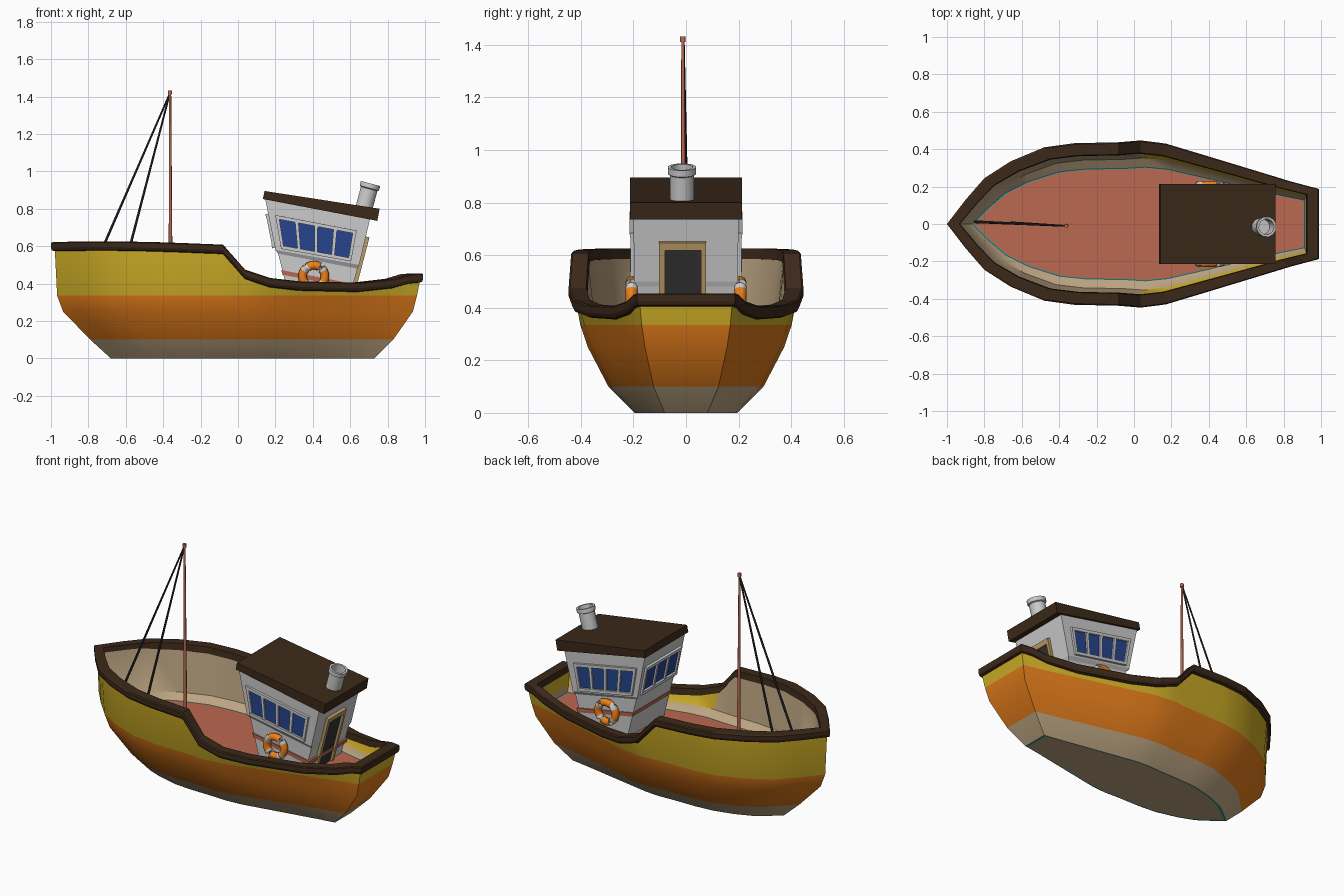
import bpy, bmesh
from math import sin, cos, pi, radians
from mathutils import Vector

if "Cube" in bpy.data.objects:
    bpy.data.objects.remove(bpy.data.objects["Cube"])

COLORS = dict(tan=(.50, .37, .22), orange=(.72, .19, .01), yellow=(.62, .42, .02),
              brown=(.045, .022, .01), salmon=(.50, .14, .08), teal=(.03, .35, .40),
              blue=(.02, .06, .27), dark=(.03, .03, .03), white=(.8, .8, .8),
              frame=(.5, .33, .14), grey=(.55, .55, .55), ring=(.85, .22, .01))
MATS = {}
for n, c in COLORS.items():
    MATS[n] = bpy.data.materials.new(n)
    MATS[n].diffuse_color = (*c, 1)


def loft(name, rings, colors, cap0=None, cap1=None, loop=False, flip=False, smooth=None):
    """Skin closed rings; colors[i] names the material of band i (or is a function of x)."""
    bm = bmesh.new()
    me = bpy.data.meshes.new(name)
    used = []

    def slot(c):
        if c not in used:
            used.append(c)
            me.materials.append(MATS[c])
        return used.index(c)

    vs = [[bm.verts.new(p) for p in r] for r in rings]
    n = len(vs[0])
    for i in range(len(vs) if loop else len(vs) - 1):
        a, b = vs[i], vs[(i + 1) % len(vs)]
        for j in range(n):
            k = (j + 1) % n
            f = bm.faces.new((a[j], a[k], b[k], b[j]))
            c = colors[i % len(colors)]
            f.material_index = slot(c(f.calc_center_median().x) if callable(c) else c)
    for r, c in ((vs[0], cap0), (vs[-1], cap1)):
        if c:
            bm.faces.new(r).material_index = slot(c)
    bmesh.ops.recalc_face_normals(bm, faces=bm.faces)
    if flip:
        bmesh.ops.reverse_faces(bm, faces=bm.faces)
    bm.to_mesh(me)
    bm.free()
    if smooth:
        me.polygons.foreach_set("use_smooth", [True] * len(me.polygons))
        me.set_sharp_from_angle(angle=radians(smooth))
    ob = bpy.data.objects.new(name, me)
    bpy.context.collection.objects.link(ob)
    return ob


def circle(c, axis, r, n):
    axis = Vector(axis).normalized()
    u = axis.orthogonal().normalized()
    w = axis.cross(u)
    return [Vector(c) + r * (cos(2 * pi * i / n) * u + sin(2 * pi * i / n) * w) for i in range(n)]


def rod(name, p, q, r1, r2, color, n=8):
    d = Vector(q) - Vector(p)
    loft(name, [circle(p, d, r1, n), circle(q, d, r2, n)], [color], color, color, smooth=50)


def panel(name, face, u0, u1, v0, v1, lift, color):
    """Thin slab lying on a quad face (a, b, c, d), placed by its u, v fractions."""
    a, b, c, d = map(Vector, face)
    nrm = (b - a).cross(d - a).normalized()
    pts = [a.lerp(b, u).lerp(d.lerp(c, u), v) for u, v in ((u0, v0), (u1, v0), (u1, v1), (u0, v1))]
    loft(name, [[p - nrm * .005 for p in pts], [p + nrm * lift for p in pts]], [color], color, color)


# Sheer line: x, half width, height of rail top
SHEER = [(-1, 0, .622), (-.9, .13, .624), (-.8, .245, .625), (-.66, .335, .625), (-.48, .41, .622),
         (-.32, .432, .617), (-.085, .437, .608), (.035, .447, .475), (.17, .43, .43), (.33, .382, .412),
         (.65, .285, .405), (.84, .227, .425), (.93, .203, .45), (.99, .187, .455)]


def outline(x0, x1, w, z=None, drop=0):
    half = [(x0 + (x + 1) / 1.99 * (x1 - x0), y * w, h - drop if z is None else z) for x, y, h in SHEER]
    return half + [(x, -y, h) for x, y, h in half[:0:-1]]


# Hull outside
loft("hull", [outline(-.66, .715, .42, 0), outline(-.68, .73, .435, 0), outline(-.79, .83, .66, .1),
              outline(-.935, .935, .835, .25), outline(-.967, .957, .9, .335),
              outline(-.98, .975, .945, drop=.03)],
     ["teal", "tan", "orange", "orange", "yellow"], cap0="tan", smooth=35)

# Bulwark inside and deck
side = lambda x: "yellow" if x > 0 else "tan"
loft("deck_and_bulwark", [outline(-.93, .925, .85, drop=.03), outline(-.89, .918, .79, .335),
                          outline(-.865, .912, .68, .3), outline(-.855, .905, .668, .3)],
     [side, "tan", "teal"], cap1="salmon", flip=True, smooth=35)

# Rail around the top
loft("rail", [outline(-.975, .97, .94, drop=.05), outline(-.995, .985, .98, drop=.045),
              outline(-1, .99, 1, drop=.03), outline(-1, .99, 1, drop=.005),
              outline(-.99, .985, .985), outline(-.935, .925, .85),
              outline(-.93, .92, .84, drop=.04)], ["brown"], loop=True)


# Wheelhouse
def box_ring(xf, zf, xa, za, w):
    return [(xf, -w, zf), (xa, -w, za), (xa, w, za), (xf, w, zf)]


low = box_ring(.28, .3, .59, .3, .183)
sill = box_ring(.2, .58, .648, .5, .197)
top = box_ring(.143, .865, .708, .755, .2)
loft("wheelhouse", [low, box_ring(.215, .56, .639, .48, .185), sill, top], ["grey"], "grey", "grey")
loft("wheelhouse_stripe", [box_ring(.239, .447, .622, .372, .19), box_ring(.232, .472, .628, .397, .191)],
     ["salmon"], "salmon", "salmon")
loft("roof", [box_ring(.133, .852, .745, .735, .213), box_ring(.142, .895, .757, .8, .213)],
     ["brown"], "brown", "brown")

# Windows: glass with raised frames on both sides and the front
faces = {"right": (sill[0], sill[1], top[1], top[0], 4), "left": (sill[2], sill[3], top[3], top[2], 4),
         "front": (sill[3], sill[0], top[0], top[3], 3)}
for key, (*face, n) in faces.items():
    u0, u1 = {"right": (.09, .88), "left": (.12, .91), "front": (.08, .92)}[key]
    v0, v1, t = .08, .65, .018
    panel(key + "_glass", face, u0, u1, v0, v1, .003, "blue")
    for i in range(n + 1):
        u = u0 + (u1 - u0) * i / n
        panel(key + "_mullion", face, u - t, u + t, v0, v1, .013, "grey")
    for v in (v0, v1):
        panel(key + "_window_bar", face, u0 - t, u1 + t, v - .04, v + .03, .015, "grey")

# Door in the aft wall
aft = [Vector((.59, -.19, .3)), Vector((.59, .19, .3)), Vector((.708, .19, .755)), Vector((.708, -.19, .755))]
panel("door", aft, .28, .66, 0, .72, .008, "dark")
for name, b in {"door_post_right": (.23, .29, 0, .77), "door_post_left": (.65, .7, 0, .77),
                "door_lintel": (.23, .7, .71, .775)}.items():
    panel(name, aft, *b, .022, "frame")

# Funnel
ax = Vector((sin(radians(15)), 0, cos(radians(15))))
loft("funnel", [circle(Vector((.67, -.015, .79)) + ax * h, ax, r, 12) for r, h in
                ((.047, 0), (.047, .12), (.055, .125), (.055, .15), (.042, .15), (.042, .06))],
     ["grey"], "grey", "grey", smooth=40)

# Life rings
for s, name in ((-1, "right_life_ring"), (1, "left_life_ring")):
    rings = []
    for i in range(24):
        a = 2 * pi * i / 24
        d = Vector((cos(a), 0, sin(a)))
        rings.append(circle(Vector((.405, s * .207, .438)) + d * .06, d.cross(Vector((0, 1, 0))), .023, 8))
    loft(name, rings, ["white" if i % 6 in (2, 3) else "ring" for i in range(24)], loop=True, smooth=60)

# Mast and stays
rod("mast", (-.36, -.008, .3), (-.363, -.012, 1.42), .011, .006, "salmon")
rod("mast_cap", (-.363, -.012, 1.41), (-.363, -.012, 1.432), .011, .011, "salmon")
for x, y in ((-.85, .012), (-.655, .006)):
    rod("stay", (x, y, .3), (-.365, -.01, 1.415), .008, .005, "dark", 6)

for m in bpy.data.materials:
    if m.users and not m.is_grease_pencil:
        m.use_nodes = True
        m.node_tree.nodes["Principled BSDF"].inputs["Base Color"].default_value = m.diffuse_color
